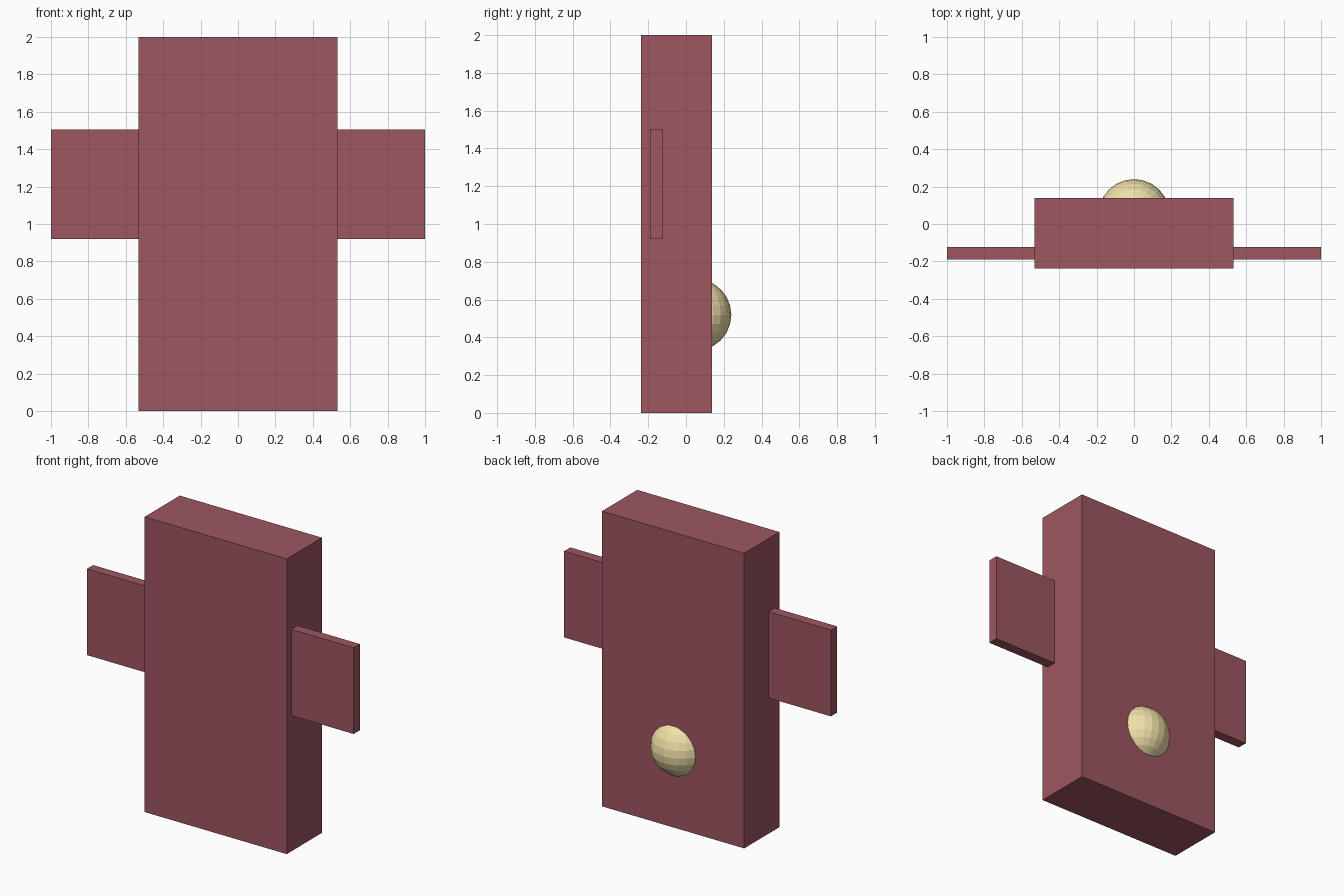
import bpy

if "Cube" in bpy.data.objects:
    bpy.data.objects.remove(bpy.data.objects["Cube"])

def material(name, color):
    m = bpy.data.materials.new(name)
    m.diffuse_color = color
    m.use_nodes = True
    m.node_tree.nodes["Principled BSDF"].inputs["Base Color"].default_value = m.diffuse_color
    return m

red = material("dull_red", (0.34, 0.095, 0.12, 1))
cream = material("cream", (0.87, 0.74, 0.39, 1))

def box(name, lo, hi, mat):
    """Box between two opposite corners."""
    bpy.ops.mesh.primitive_cube_add(size=1, location=[(a + b) / 2 for a, b in zip(lo, hi)])
    ob = bpy.context.object
    ob.name = name
    ob.scale = [b - a for a, b in zip(lo, hi)]
    bpy.ops.object.transform_apply(location=True, rotation=False, scale=True)
    ob.data.materials.append(mat)
    return ob

# Upright slab body
body = box("body", (-0.533, -0.239, 0), (0.533, 0.138, 2), red)

# Thin side panels, mirrored across x
panel = box("side_panels", (0.533, -0.19, 0.92), (1.0, -0.123, 1.504), red)
panel.modifiers.new("mirror", 'MIRROR').use_axis[0] = True

# Round tail half sunk into the back face
bpy.ops.mesh.primitive_uv_sphere_add(segments=24, ring_count=12, radius=0.19,
                                     location=(0, 0.05, 0.519))
tail = bpy.context.object
tail.name = "round_tail"
tail.data.materials.append(cream)
